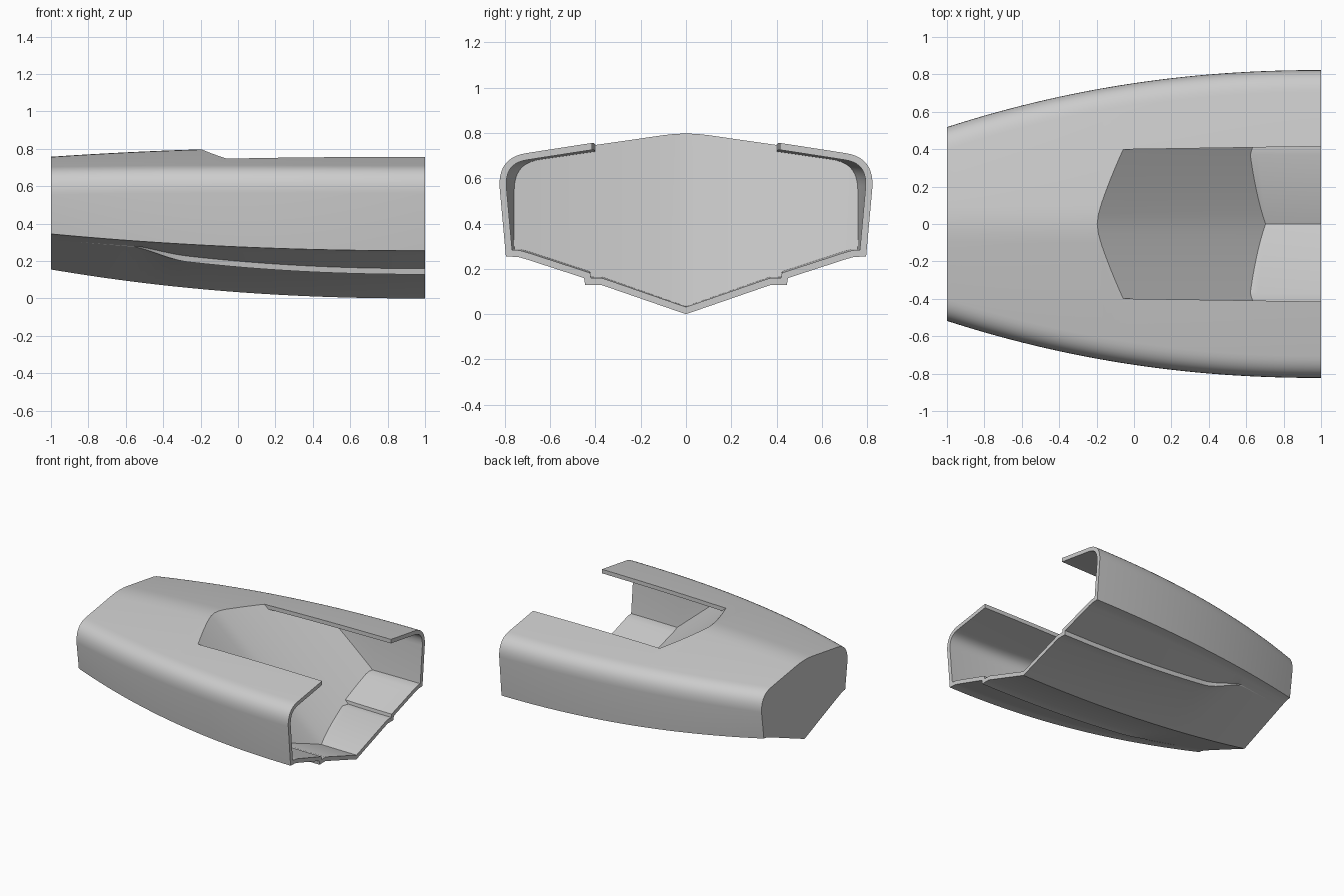
import bpy
from mathutils import Vector

cube = bpy.data.objects.get("Cube")
if cube:
    bpy.data.objects.remove(cube, do_unlink=True)

grey = bpy.data.materials.new("light_grey")
grey.use_nodes = True
grey.diffuse_color = (0.6, 0.6, 0.6, 1)
grey.node_tree.nodes["Principled BSDF"].inputs["Base Color"].default_value = (0.6, 0.6, 0.6, 1)


def add_mesh(name, verts, faces):
    mesh = bpy.data.meshes.new(name)
    mesh.from_pydata(verts, [], faces)
    mesh.materials.append(grey)
    obj = bpy.data.objects.new(name, mesh)
    bpy.context.collection.objects.link(obj)
    bpy.context.view_layer.objects.active = obj
    bpy.ops.object.select_all(action="DESELECT")
    obj.select_set(True)
    bpy.ops.object.mode_set(mode="EDIT")
    bpy.ops.mesh.select_all(action="SELECT")
    bpy.ops.mesh.normals_make_consistent(inside=False)
    bpy.ops.object.mode_set(mode="OBJECT")
    return obj


def loft(name, rings):
    """Skin equal-length closed rings and cap both ends."""
    n = len(rings[0])
    verts = [p for ring in rings for p in ring]
    faces = [(r * n + i, r * n + (i + 1) % n, (r + 1) * n + (i + 1) % n, (r + 1) * n + i)
             for r in range(len(rings) - 1) for i in range(n)]
    faces += [tuple(range(n)), tuple(range(len(verts) - n, len(verts)))]
    return add_mesh(name, verts, faces)


def boolean(target, cutter, operation):
    mod = target.modifiers.new("cut", "BOOLEAN")
    mod.operation, mod.object, mod.solver = operation, cutter, "EXACT"
    bpy.ops.object.select_all(action="DESELECT")
    target.select_set(True)
    bpy.context.view_layer.objects.active = target
    bpy.ops.object.modifier_apply(modifier=mod.name)
    bpy.data.objects.remove(cutter, do_unlink=True)


def half_section(x):
    """Half cross-section from keel to deck ridge, as (y, z)."""
    s = (1 - x) / 2
    s = max(s, 0)
    beam = 0.825 - 0.305 * s ** 2.12
    keel = 0.155 * s ** 2.2
    chine_y, chine_z = beam - 0.03, 0.255 + 0.09 * s ** 2.1
    ridge = 0.82 - 0.055 * s ** 2.5
    # Spray strake fades out toward the bow
    t = min(max((x + 0.57) / 0.3, 0), 1)
    fade = t * t * (3 - 2 * t)
    knee_y = 0.893 * chine_y
    slope = (chine_z - 0.01 - keel) / knee_y
    strake = min(0.445 + 0.05 * (1 - fade), 0.8 * chine_y)
    line = keel + slope * strake
    pts = [(0, keel),
           (strake - 0.07, keel + slope * (strake - 0.07)),
           (strake, line - 0.025 * fade),
           (strake + 0.005, line + 0.006),
           (knee_y - 0.05, keel + slope * (knee_y - 0.05)),
           (knee_y, chine_z - 0.011),
           (knee_y + 0.03, chine_z - 0.003),
           (chine_y, chine_z)]
    # Rounded gunwale
    corner = Vector((beam + 0.004, ridge - 0.155 * beam))
    low = Vector((beam - 0.002, corner.y - 0.13))
    high = Vector((beam - 0.12, ridge - 0.155 * (beam - 0.12)))
    for i in range(11):
        u = i / 10
        pts.append(tuple(low * (1 - u) ** 2 + corner * 2 * u * (1 - u) + high * u * u))
    # Softened deck ridge
    pts += [(0.1, ridge - 0.0155), (0.05, ridge - 0.0095), (0, ridge - 0.0075)]
    return pts


def ring(x, inset=0):
    half = half_section(x)
    loop = [Vector(p) for p in half + [(-y, z) for y, z in half[-2:0:-1]]]
    out = []
    for i, p in enumerate(loop):
        a = (p - loop[i - 1]).normalized()
        b = (loop[(i + 1) % len(loop)] - p).normalized()
        na, nb = Vector((-a.y, a.x)), Vector((-b.y, b.x))
        q = p + (na + nb) * inset / max(1 + na.dot(nb), 0.4)
        out.append((x, q.x, q.y))
    return out


def span(start, end, count):
    return [start + (end - start) * i / count for i in range(count + 1)]


# Outer hull
hull = loft("hull_shell", [ring(x) for x in span(-1, 1, 50)])

# Interior space, open at the stern
cavity = loft("cavity_cutter", [ring(x, 0.03) for x in span(-0.5, 1.05, 32)])

# Deck opening, slightly wider at the stern
opening = loft("opening_cutter", [
    [(x, -w, 0.5), (x, w, 0.5), (x, w, 1), (x, -w, 1)]
    for x, w in ((-0.45, 0.393), (1.05, 0.4155))])
boolean(cavity, opening, "UNION")


# Sloping, bowed bulkhead that closes the interior
def bulkhead_ring(z):
    curve = [(-0.2 + 1.18 * (0.8 - z) + 0.08 * (abs(y) / 0.4) ** 1.43, y, z)
             for y in span(-1, 1, 50)]
    return curve + [(2.5, 1, z), (2.5, -1, z)]


bulkhead = loft("bulkhead_cutter", [bulkhead_ring(-0.2), bulkhead_ring(1.1)])
boolean(cavity, bulkhead, "INTERSECT")
boolean(hull, cavity, "DIFFERENCE")

bpy.ops.object.select_all(action="DESELECT")
hull.select_set(True)
bpy.context.view_layer.objects.active = hull
bpy.ops.object.shade_smooth_by_angle(angle=0.4)
